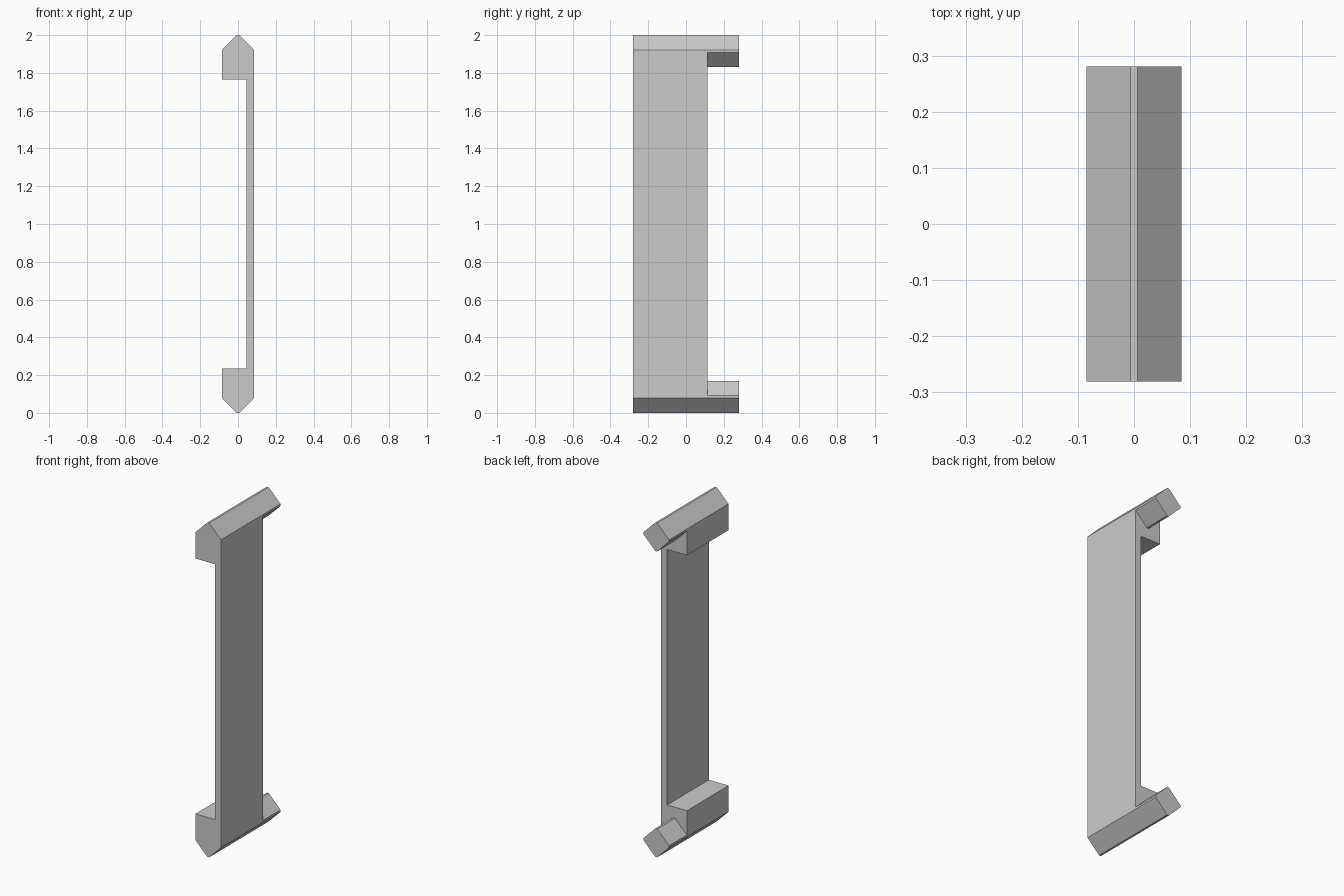
import bpy
import bmesh
from mathutils import Vector

cube = bpy.data.objects.get("Cube")
if cube:
    bpy.data.objects.remove(cube, do_unlink=True)

HALF_W, FLAT = 0.085, 0.006          # rod half width and blunted corner
FRONT, STEP, BACK = -0.281, 0.113, 0.281
HEIGHT, LEDGE, PLATE_X = 2.0, 0.236, 0.045

# Single grey material
grey = bpy.data.materials.new("light grey")
grey.use_nodes = True
colour = (0.6, 0.6, 0.6, 1.0)
grey.diffuse_color = colour
grey.node_tree.nodes["Principled BSDF"].inputs["Base Color"].default_value = colour


def half_diamond(side):
    """Half of a blunted diamond, from left to right; side is +1 up, -1 down."""
    return [(-HALF_W, side * FLAT), (-FLAT, side * HALF_W),
            (FLAT, side * HALF_W), (HALF_W, side * FLAT)]


def shift(points, z):
    return [(x, z + dz) for x, dz in points]


def extrude(bm, faces, y):
    """Extrude faces back to depth y and return the new end faces."""
    geom = bmesh.ops.extrude_face_region(bm, geom=faces)["geom"]
    for v in geom:
        if isinstance(v, bmesh.types.BMVert):
            v.co.y = y
    return [f for f in geom if isinstance(f, bmesh.types.BMFace)]


low, high = HALF_W, HEIGHT - HALF_W
rods = [shift(half_diamond(1) + half_diamond(-1)[::-1], z) for z in (low, high)]

# Web joining the rods: two jaws and the thin plate on the left
web = (shift(half_diamond(-1), high) + shift(half_diamond(1), low)[::-1]
       + [(-HALF_W, LEDGE), (PLATE_X, LEDGE),
          (PLATE_X, HEIGHT - LEDGE), (-HALF_W, HEIGHT - LEDGE)])

bm = bmesh.new()
for outline in rods + [web]:
    bm.faces.new([bm.verts.new((x, FRONT, z)) for x, z in outline])
bmesh.ops.remove_doubles(bm, verts=bm.verts[:], dist=0.0005)

# Whole section to the step, then only the rods to the back
ends = extrude(bm, bm.faces[:], STEP)
rod_ends = [f for f in ends
            if not LEDGE < f.calc_center_median().z < HEIGHT - LEDGE]
extrude(bm, rod_ends, BACK)
inner = [f for f in rod_ends if f.is_valid]
if inner:
    bmesh.ops.delete(bm, geom=inner, context="FACES_ONLY")

# Merge flat neighbours into clean faces
bmesh.ops.dissolve_limit(bm, angle_limit=0.01, verts=bm.verts[:], edges=bm.edges[:])
bmesh.ops.recalc_face_normals(bm, faces=bm.faces[:])

mesh = bpy.data.meshes.new("bracket")
bm.to_mesh(mesh)
bm.free()
mesh.materials.append(grey)
bracket = bpy.data.objects.new("bracket", mesh)
bpy.context.collection.objects.link(bracket)
